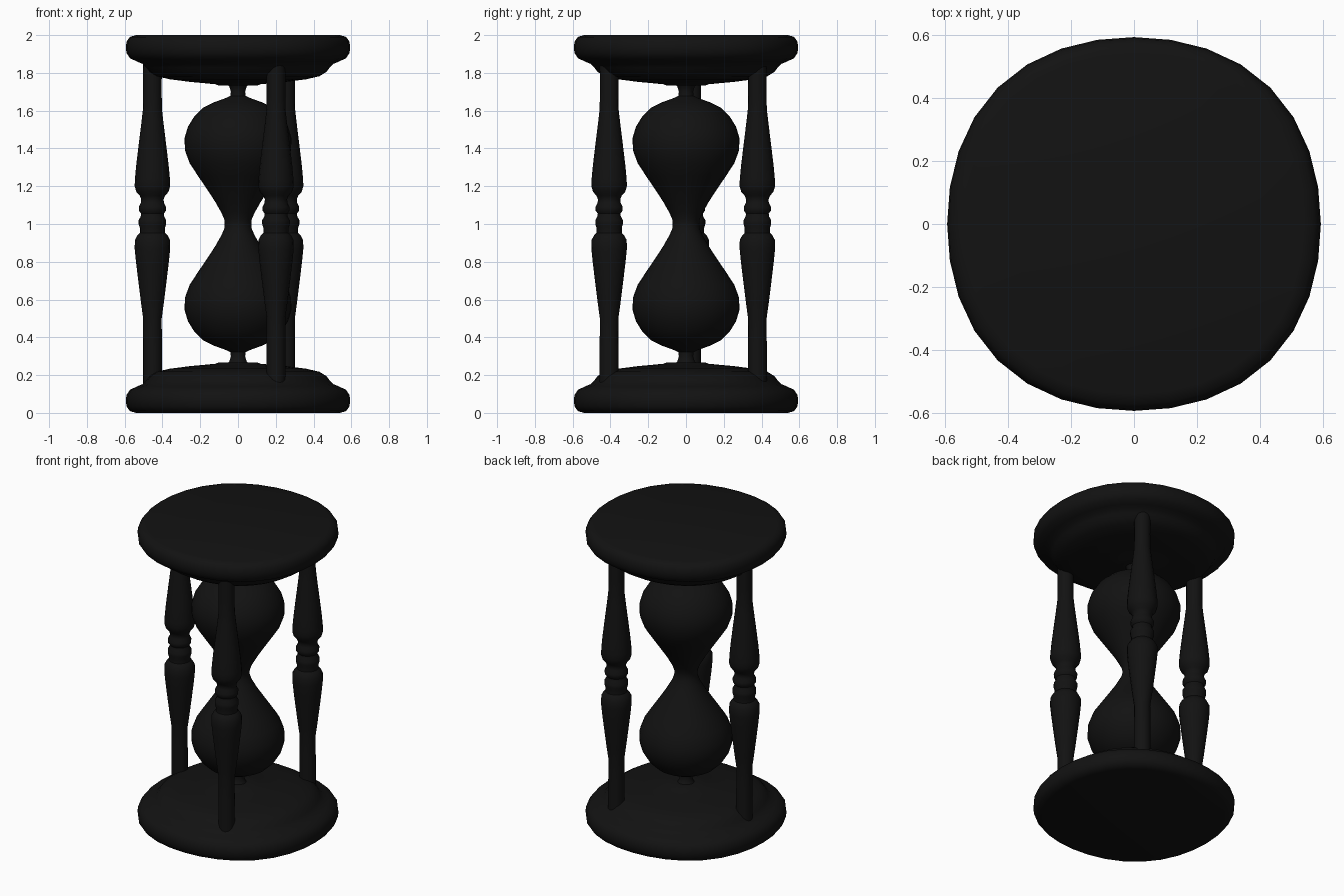
import bpy, bmesh
from math import sin, cos, pi, radians

black = bpy.data.materials.new("black")
black.diffuse_color = (0.006, 0.006, 0.006, 1)


def lathe(name, profile, sides, at=(0, 0), square=0.0):
    """Spin (radius, z) points round z; square bulges the diagonals a little."""
    bm = bmesh.new()
    rings = []
    for r, z in profile:
        ring = []
        for i in range(sides):
            a = 2 * pi * i / sides
            k = r * (1 + square * (1 - cos(4 * a)) / 2)
            ring.append(bm.verts.new((k * cos(a), k * sin(a), z)))
        rings.append(ring)
    for lo, hi in zip(rings, rings[1:]):
        for i in range(sides):
            j = (i + 1) % sides
            bm.faces.new((lo[i], lo[j], hi[j], hi[i]))
    bm.faces.new(rings[0][::-1])
    bm.faces.new(rings[-1])
    bmesh.ops.recalc_face_normals(bm, faces=bm.faces)
    me = bpy.data.meshes.new(name)
    bm.to_mesh(me)
    bm.free()
    me.materials.append(black)
    ob = bpy.data.objects.new(name, me)
    ob.location = (at[0], at[1], 0)
    bpy.context.collection.objects.link(ob)
    bpy.ops.object.select_all(action='DESELECT')
    ob.select_set(True)
    bpy.context.view_layer.objects.active = ob
    bpy.ops.object.shade_smooth_by_angle(angle=radians(40))
    return ob


def flip(profile):
    return [(r, 2 - z) for r, z in reversed(profile)]


# Base and matching top plate
plate = [(0.54, 0), (0.573, 0.01), (0.59, 0.035), (0.594, 0.065), (0.59, 0.095),
         (0.572, 0.122), (0.535, 0.14), (0.505, 0.152), (0.485, 0.172),
         (0.468, 0.195), (0.43, 0.218), (0.36, 0.234), (0.25, 0.248),
         (0.12, 0.26), (0.1, 0.268), (0.045, 0.268)]
lathe("base_plate", plate, 32, square=0.032)
lathe("top_plate", flip(plate), 32, square=0.032)

# Glass: lower bulb profile mirrored about the neck
bulb = [(0.06, 0.255), (0.045, 0.275), (0.038, 0.3), (0.04, 0.322), (0.07, 0.335),
        (0.13, 0.357), (0.185, 0.385), (0.23, 0.428), (0.265, 0.485), (0.283, 0.545),
        (0.281, 0.61), (0.255, 0.68), (0.212, 0.745), (0.165, 0.815), (0.122, 0.88),
        (0.088, 0.94), (0.073, 0.975)]
lathe("glass", bulb + [(0.07, 1.0)] + flip(bulb), 32)

# Three turned posts
post = [(0.05, 0.12), (0.05, 0.35), (0.049, 0.5), (0.06, 0.58), (0.075, 0.7),
        (0.087, 0.8), (0.094, 0.87), (0.093, 0.915), (0.08, 0.94), (0.067, 0.953),
        (0.067, 0.98), (0.073, 1.0), (0.073, 1.02), (0.062, 1.04), (0.06, 1.055),
        (0.071, 1.07), (0.072, 1.09), (0.061, 1.112), (0.059, 1.13), (0.067, 1.15),
        (0.085, 1.17), (0.094, 1.2), (0.093, 1.235), (0.086, 1.31), (0.074, 1.41),
        (0.058, 1.54), (0.05, 1.61), (0.049, 1.7), (0.05, 1.88)]
for n in range(3):
    a = radians(56.3 + 120 * n)
    lathe(f"post_{n + 1}", post, 16, (0.454 * cos(a), 0.454 * sin(a)))
